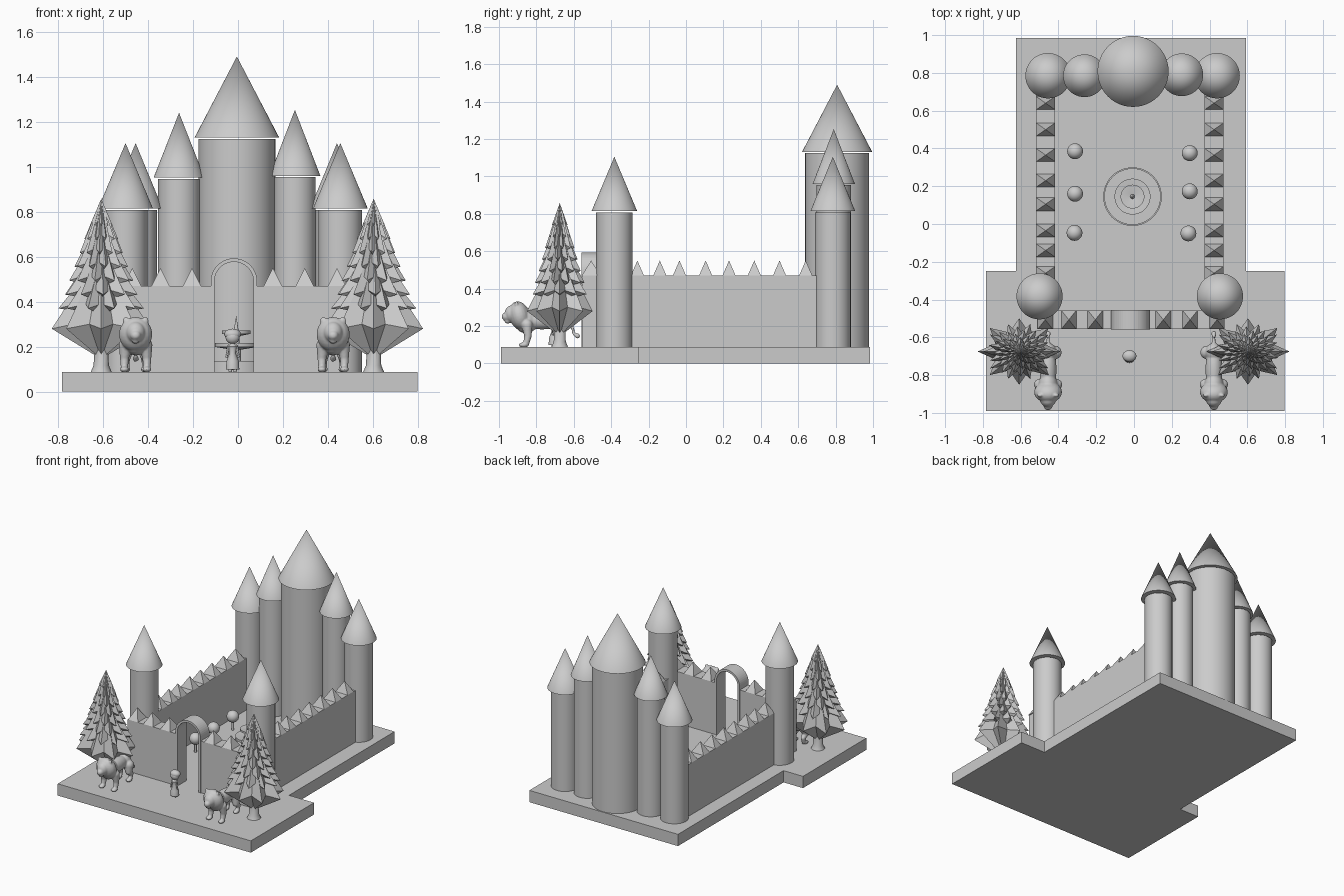
import bpy, bmesh, math
from mathutils import Matrix, Vector

if "Cube" in bpy.data.objects:
    bpy.data.objects.remove(bpy.data.objects["Cube"])

grey = bpy.data.materials.new("stone grey")
grey.use_nodes = True
grey.diffuse_color = (0.6, 0.6, 0.6, 1)
grey.node_tree.nodes["Principled BSDF"].inputs["Base Color"].default_value = grey.diffuse_color

GROUND = 0.087


def finish(name, bm, loc=(0, 0, 0), smooth=False):
    bmesh.ops.recalc_face_normals(bm, faces=bm.faces[:])
    mesh = bpy.data.meshes.new(name)
    bm.to_mesh(mesh)
    bm.free()
    mesh.materials.append(grey)
    ob = bpy.data.objects.new(name, mesh)
    ob.location = loc
    bpy.context.collection.objects.link(ob)
    if smooth:
        bpy.ops.object.select_all(action="DESELECT")
        ob.select_set(True)
        bpy.context.view_layer.objects.active = ob
        bpy.ops.object.shade_smooth_by_angle(angle=math.radians(35))
    return ob


def extrude(name, outline, depth, place):
    """Solid from a 2D outline; place maps (u, v, w) to a point."""
    bm = bmesh.new()
    n = len(outline)
    low = [bm.verts.new(place(u, v, 0)) for u, v in outline]
    high = [bm.verts.new(place(u, v, depth)) for u, v in outline]
    bm.faces.new(low)
    bm.faces.new(high)
    for i in range(n):
        j = (i + 1) % n
        bm.faces.new((low[i], low[j], high[j], high[i]))
    return finish(name, bm)


def lathe(name, profile, loc, seg=48):
    bm = bmesh.new()
    vs = [bm.verts.new((r, 0, z)) for r, z in profile]
    for a, b in zip(vs, vs[1:]):
        bm.edges.new((a, b))
    bmesh.ops.spin(bm, geom=bm.verts[:] + bm.edges[:], cent=(0, 0, 0), axis=(0, 0, 1),
                   angle=math.tau, steps=seg, use_duplicate=False)
    bmesh.ops.remove_doubles(bm, verts=bm.verts[:], dist=1e-5)
    return finish(name, bm, loc, True)


def box(name, x0, x1, y0, y1, z0, z1):
    return extrude(name, [(x0, y0), (x1, y0), (x1, y1), (x0, y1)], z1 - z0,
                   lambda u, v, w: (u, v, z0 + w))


def blob(bm, centre, radii, tilt=0):
    m = Matrix.Translation(centre) @ Matrix.Rotation(tilt, 4, "X") @ Matrix.Diagonal((*radii, 1))
    bmesh.ops.create_uvsphere(bm, u_segments=20, v_segments=14, radius=1, matrix=m)


def limb(bm, points):
    """Chain of overlapping balls between (point, radius) stations."""
    for (p, r), (q, s) in zip(points, points[1:]):
        for i in range(6):
            t = i / 5
            k = r + (s - r) * t
            blob(bm, Vector(p).lerp(Vector(q), t), (k, k, k))


def fuse(ob, voxel):
    mod = ob.modifiers.new("fuse", "REMESH")
    mod.mode = "VOXEL"
    mod.voxel_size = voxel
    mod.use_smooth_shade = True
    soft = ob.modifiers.new("soften", "SMOOTH")
    soft.iterations = 2


# Stepped base slab
extrude("base", [(-.783, -.99), (.798, -.99), (.798, -.25), (.593, -.25), (.593, .985),
                 (-.624, .985), (-.624, -.25), (-.783, -.25)], GROUND, lambda u, v, w: (u, v, w))

# Round towers with cone roofs: x, y, body radius, roof radius, eave height, tip height
TOWERS = {
    "keep": (-.005, .808, .171, .188, 1.13, 1.49),
    "inner_back_right": (-.262, .785, .094, .113, .952, 1.24),
    "inner_back_left": (.253, .79, .092, .113, .96, 1.253),
    "outer_back_right": (-.455, .785, .095, .12, .814, 1.105),
    "outer_back_left": (.44, .785, .095, .12, .814, 1.105),
    "front_right": (-.5, -.383, .097, .122, .814, 1.105),
    "front_left": (.455, -.383, .097, .122, .814, 1.105),
}
for name, (x, y, r, roof, eave, tip) in TOWERS.items():
    lathe(name + "_tower", [(0, GROUND), (r, GROUND), (r, eave - .006), (0, eave - .006)], (x, y, 0))
    lathe(name + "_roof", [(0, eave), (roof, eave), (0, tip)], (x, y, 0))

# Curtain walls
TOP = 0.47
box("right_wall", -.518, -.418, -.4, .76, GROUND, TOP)
box("left_wall", .374, .474, -.4, .76, GROUND, TOP)
box("front_wall_right", -.513, -.118, -.557, -.457, GROUND, TOP)
box("front_wall_left", .083, .474, -.557, -.457, GROUND, TOP)


# Pointed merlons along the wall tops
def merlon(x, y, wx, wy):
    bm = bmesh.new()
    m = Matrix.Diagonal((wx, wy, 1, 1)) @ Matrix.Rotation(math.pi / 4, 4, "Z")
    bmesh.ops.create_cone(bm, cap_ends=True, segments=4, radius1=math.sqrt(.5), radius2=0,
                          depth=.08, matrix=m)
    finish("merlon", bm, (x, y, TOP + .04))


for y in (-.26, -.14, -.035, .105, .23, .365, .5, .64):
    for x in (-.468, .424):
        merlon(x, y, .1, .07)
for x in (-.47, -.345, -.205, .155, .297, .44):
    merlon(x, -.507, .08, .1)

# Gate arch: thin band with a rounded head
ARCH_X, SPRING, OUTER, INNER = -.018, .49, .103, .087
turn = [math.pi * i / 24 for i in range(25)]
outline = [(OUTER, GROUND)] + [(OUTER * math.cos(a), SPRING + OUTER * math.sin(a)) for a in turn]
outline += [(-OUTER, GROUND), (-INNER, GROUND)]
outline += [(-INNER * math.cos(a), SPRING + INNER * math.sin(a)) for a in turn] + [(INNER, GROUND)]
extrude("gate_arch", outline, .104, lambda u, v, w: (ARCH_X + u, -.559 + w, v))

# Tiered fountain
lathe("fountain", [(0, 0), (.155, 0), (.155, .05), (.147, .05), (.147, .03), (.022, .03),
                   (.022, .1), (.095, .112), (.095, .13), (.088, .13), (.016, .12), (.014, .16),
                   (.063, .17), (.063, .184), (.058, .184), (.012, .176), (.006, .215), (0, .25)],
      (-.008, .145, GROUND))

# Round courtyard shrubs on short stems
for x, y in ((-.312, .385), (-.312, .16), (-.315, -.047), (.295, .375), (.295, .173), (.288, -.05)):
    lathe("shrub_stem", [(0, 0), (.009, 0), (.009, .07), (0, .07)], (x, y, GROUND), 12)
    bm = bmesh.new()
    blob(bm, (0, 0, 0), (.042, .042, .042))
    finish("shrub_ball", bm, (x, y, .187), True)


# Spiky conifers made of overlapping star tiers
def star_tier(bm, z, radius, spikes, tip, foot, phase):
    up, down = bm.verts.new((0, 0, tip)), bm.verts.new((0, 0, foot))
    ring = []
    for i in range(2 * spikes):
        a = math.pi * i / spikes + phase
        r = radius * (1 if i % 2 == 0 else .62)
        ring.append(bm.verts.new((r * math.cos(a), .8 * r * math.sin(a), z + (i % 2) * .02)))
    for i, v in enumerate(ring):
        w = ring[(i + 1) % len(ring)]
        bm.faces.new((v, w, up))
        bm.faces.new((w, v, down))


def conifer(name, x, y):
    lathe(name + "_trunk", [(0, 0), (.047, 0), (.034, .03), (.03, .12), (0, .12)], (x, y, GROUND), 10)
    bm = bmesh.new()
    star_tier(bm, .28, .22, 8, .62, .145, 0)
    for i in range(7):
        z = .37 + i * .062
        star_tier(bm, z, .205 * (.88 - z) / .55, 10, min(z + .24, .858), z - .03, i * .37)
    finish(name + "_foliage", bm, (x, y, 0))


conifer("right_conifer", -.608, -.675)
conifer("left_conifer", .603, -.675)

# Guardian lions, local origin on the ground below the shoulders
bm = bmesh.new()
blob(bm, (0, .075, .145), (.045, .13, .05))
blob(bm, (0, -.01, .142), (.052, .065, .068))
blob(bm, (0, .165, .142), (.046, .05, .055))
blob(bm, (0, -.045, .168), (.074, .055, .078), .25)
blob(bm, (0, -.085, .178), (.042, .04, .046))
blob(bm, (0, -.117, .163), (.024, .024, .022))
blob(bm, (0, -.108, .14), (.017, .018, .014))
for s in (-1, 1):
    blob(bm, (s * .042, -.062, .228), (.016, .01, .017))
    limb(bm, [((s * .045, -.005, .12), .03), ((s * .05, 0, .06), .02), ((s * .05, -.01, .016), .016)])
    blob(bm, (s * .05, -.024, .012), (.02, .026, .013))
    limb(bm, [((s * .036, .165, .12), .036), ((s * .042, .155, .075), .023),
              ((s * .042, .185, .05), .016), ((s * .042, .175, .016), .015)])
    blob(bm, (s * .042, .16, .012), (.019, .026, .013))
limb(bm, [((0, .205, .16), .011), ((0, .235, .12), .009), ((0, .245, .07), .008), ((0, .265, .06), .014)])
lion = finish("right_lion", bm, (-.455, -.845, GROUND))
fuse(lion, .0055)
other = lion.copy()
other.name = "left_lion"
other.location.x = .423
bpy.context.collection.objects.link(other)

# Small visitor in a flared dress with full hair
lathe("visitor_dress", [(0, .01), (.03, .012), (.027, .05), (.014, .085), (.02, .115), (.008, .128), (0, .13)],
      (-.024, -.705, GROUND), 20)
bm = bmesh.new()
blob(bm, (0, 0, .155), (.031, .026, .03))
blob(bm, (0, .006, .168), (.037, .031, .025))
for s in (-1, 1):
    limb(bm, [((s * .018, 0, .115), .007), ((s * .026, -.008, .07), .006)])
    limb(bm, [((s * .011, 0, .03), .008), ((s * .011, -.006, .007), .008)])
finish("visitor_body", bm, (-.024, -.705, GROUND), True)
